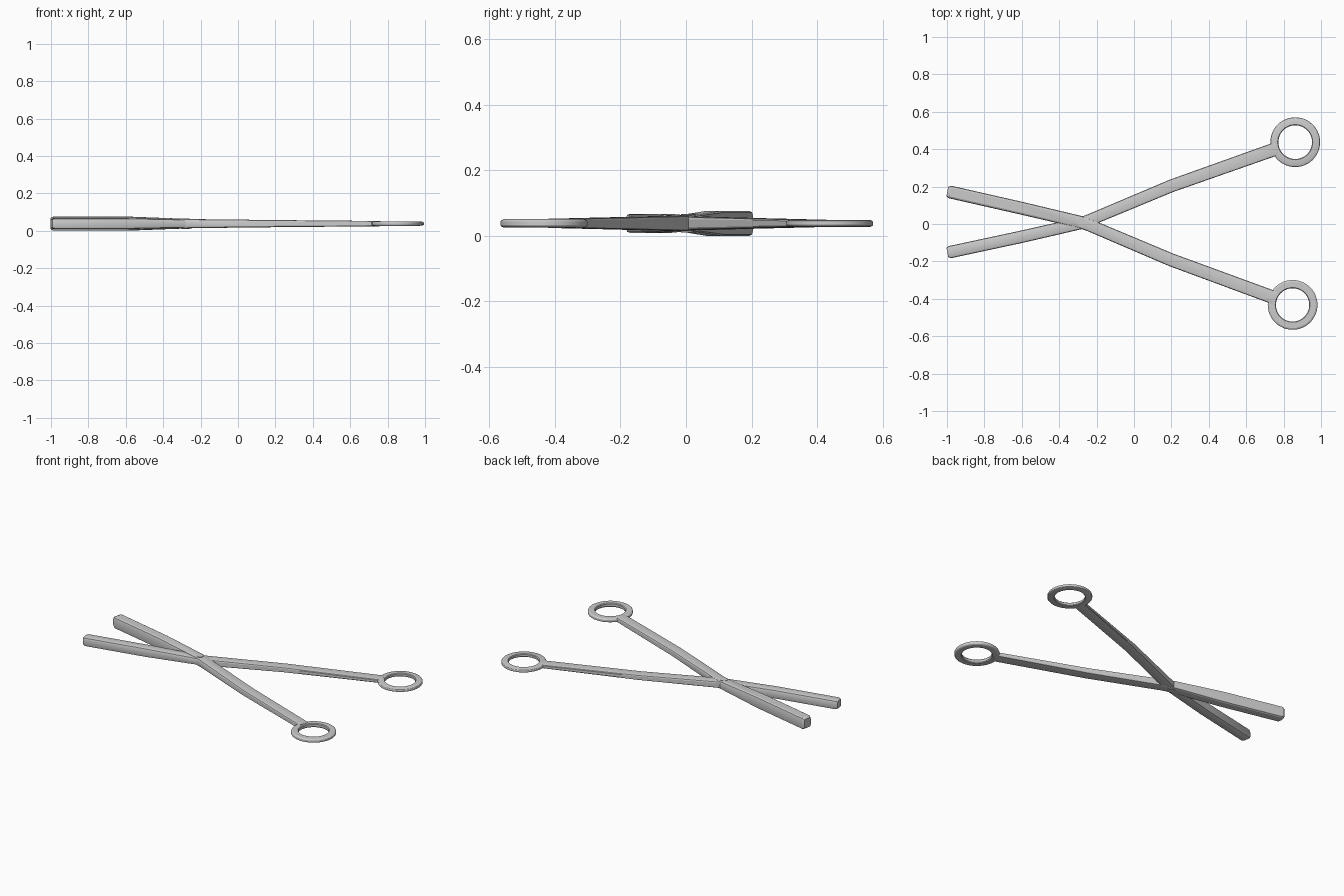
import bpy, bmesh, math
from mathutils import Vector

if "Cube" in bpy.data.objects:
    bpy.data.objects.remove(bpy.data.objects["Cube"])

ZC = 0.038


def finish(bm, name):
    bmesh.ops.recalc_face_normals(bm, faces=bm.faces)
    me = bpy.data.meshes.new(name)
    bm.to_mesh(me)
    bm.free()
    ob = bpy.data.objects.new(name, me)
    bpy.context.collection.objects.link(ob)
    bpy.context.view_layer.objects.active = ob
    ob.select_set(True)
    bpy.ops.object.shade_smooth_by_angle(angle=math.radians(25))
    ob.select_set(False)


def arm(name, stations):
    """Loft a chamfered bar along stations (x, y, half width, half height)."""
    bm = bmesh.new()
    pts = [Vector(s[:2]) for s in stations]
    loops = []
    for i, (x, y, w, h) in enumerate(stations):
        d = (pts[min(i + 1, len(pts) - 1)] - pts[max(i - 1, 0)]).normalized()
        n = Vector((-d.y, d.x))
        cw, ch = 0.011, 0.4 * h
        mw, mh = 0.003, 0.12 * h
        corner = [(w, h - ch), (w - mw, h - mh), (w - cw, h)]
        sec = (corner + [(-a, b) for a, b in reversed(corner)]
               + [(-a, -b) for a, b in corner]
               + [(a, -b) for a, b in reversed(corner)])
        loops.append([bm.verts.new((x + n.x * a, y + n.y * a, ZC + b)) for a, b in sec])
    for p, q in zip(loops, loops[1:]):
        for k in range(len(p)):
            j = (k + 1) % len(p)
            bm.faces.new((p[k], p[j], q[j], q[k]))
    bm.faces.new(loops[0])
    bm.faces.new(loops[-1])
    finish(bm, name)


def ring(name, x, y, r_in, r_out, h, segs=48):
    """Finger ring with a chamfered outer and inner rim."""
    c = 0.009
    prof = [(r_in, h * 0.6), (r_in + 0.004, h), (r_out - c, h), (r_out - 0.002, h * 0.7),
            (r_out, h * 0.4)]
    prof += [(r, -z) for r, z in reversed(prof)]
    bm = bmesh.new()
    loops = []
    for i in range(segs):
        a = 2 * math.pi * i / segs
        loops.append([bm.verts.new((x + r * math.cos(a), y + r * math.sin(a), ZC + z))
                      for r, z in prof])
    for i in range(segs):
        p, q = loops[i], loops[(i + 1) % segs]
        for k in range(len(prof)):
            j = (k + 1) % len(prof)
            bm.faces.new((p[k], p[j], q[j], q[k]))
    finish(bm, name)


# Thicker arm: back-left jaw to front-right handle
arm("upper_arm", [
    (-0.998, 0.174, 0.026, 0.030), (-0.983, 0.171, 0.034, 0.038),
    (-0.60, 0.084, 0.034, 0.038), (-0.285, 0.010, 0.033, 0.026),
    (-0.235, -0.008, 0.033, 0.024), (0.20, -0.192, 0.035, 0.019),
    (0.752, -0.395, 0.036, 0.014)])
ring("upper_ring", 0.848, -0.4325, 0.089, 0.133, 0.0125)

# Thinner arm: front-left jaw to back-right handle
arm("lower_arm", [
    (-0.998, -0.153, 0.026, 0.024), (-0.983, -0.150, 0.033, 0.029),
    (-0.60, -0.068, 0.033, 0.029), (-0.285, 0.004, 0.032, 0.022),
    (-0.235, 0.022, 0.032, 0.021), (0.20, 0.204, 0.034, 0.016),
    (0.765, 0.404, 0.036, 0.011)])
ring("lower_ring", 0.862, 0.4375, 0.090, 0.133, 0.0105)

# Pivot pin at the crossing
bm = bmesh.new()
bmesh.ops.create_cone(bm, cap_ends=True, segments=24, radius1=0.022, radius2=0.022, depth=0.056)
bmesh.ops.translate(bm, verts=bm.verts, vec=(-0.28, 0.007, ZC))
finish(bm, "pivot_pin")
